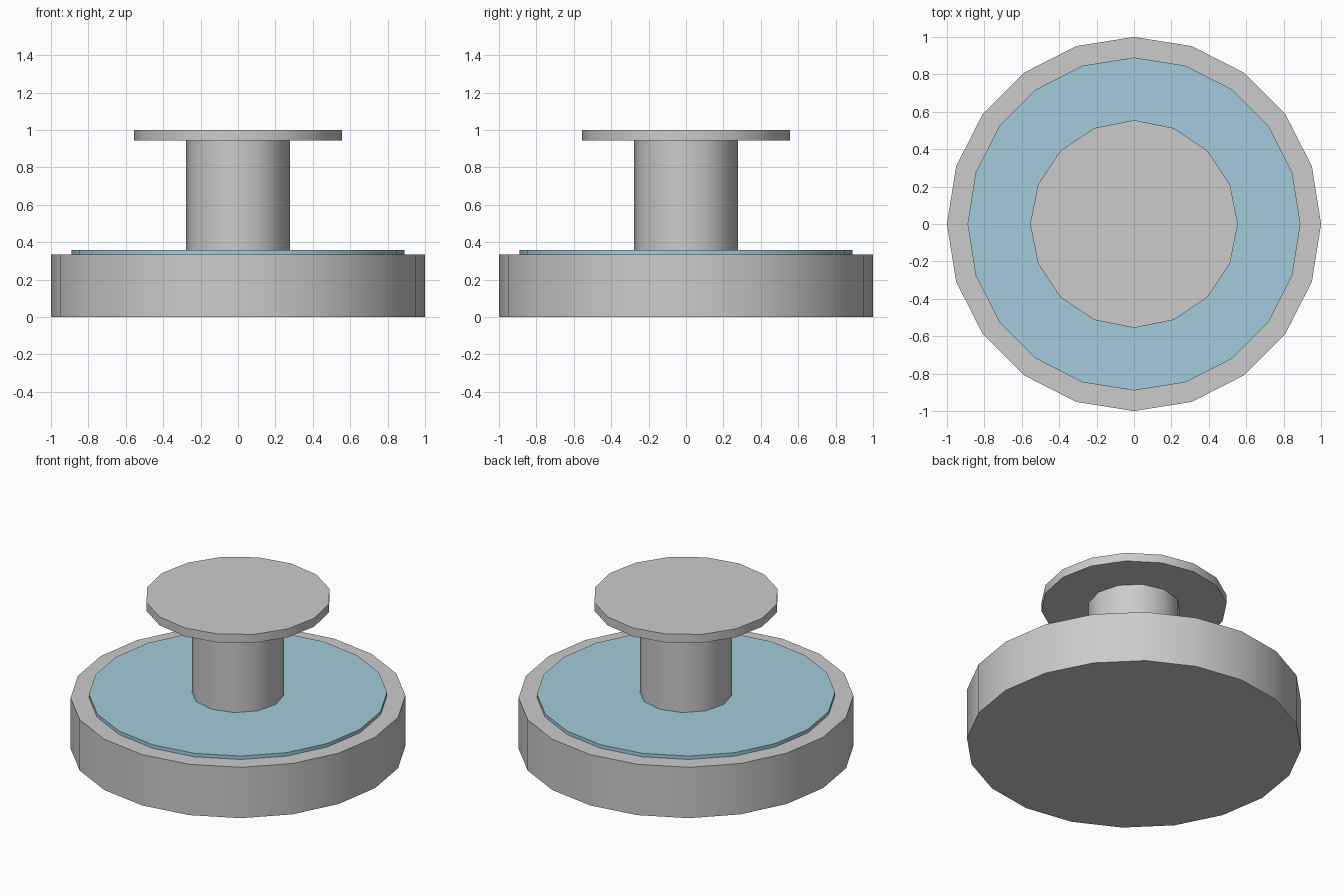
import bpy, math

if "Cube" in bpy.data.objects:
    bpy.data.objects.remove(bpy.data.objects["Cube"])


def disc(name, sides, radius, z0, z1):
    """Upright low-poly cylinder with a vertex on each axis."""
    bpy.ops.mesh.primitive_cylinder_add(
        vertices=sides, radius=radius, depth=z1 - z0, location=(0, 0, (z0 + z1) / 2))
    ob = bpy.context.object
    ob.name = name
    bpy.ops.object.shade_smooth_by_angle(angle=math.radians(35))
    return ob


# Basin, pedestal column and upper bowl
disc("basin", 20, 1.0, 0.0, 0.335)
disc("column", 12, 0.277, 0.335, 0.944)
disc("upper_plate", 16, 0.555, 0.944, 1.0)

# Thin water layer on the basin
water = disc("water", 20, 0.89, 0.335, 0.358)
mat = bpy.data.materials.new("water_blue")
mat.diffuse_color = (0.36, 0.6, 0.7, 1)
mat.use_nodes = True
mat.node_tree.nodes["Principled BSDF"].inputs["Base Color"].default_value = mat.diffuse_color
water.data.materials.append(mat)
